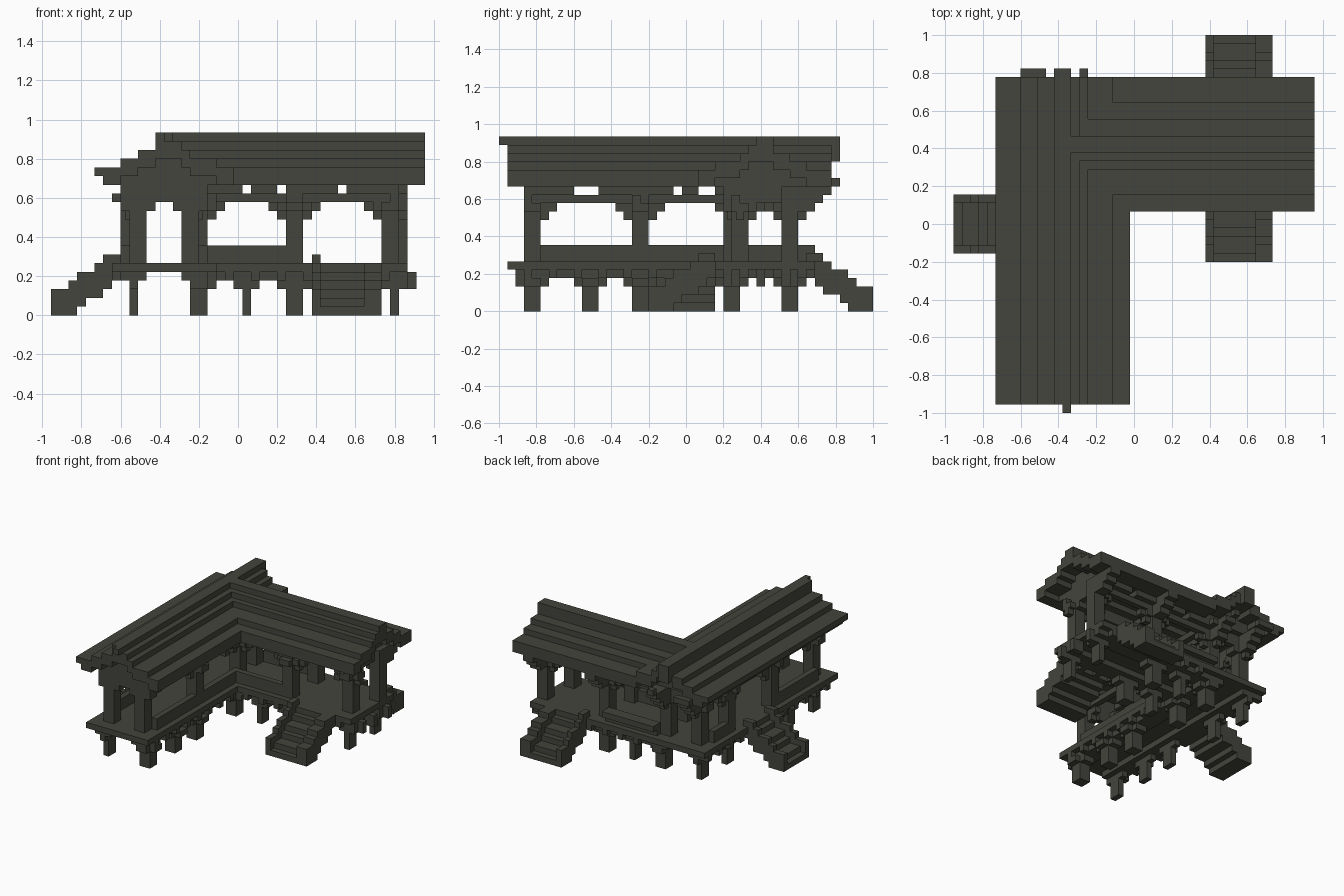
import bpy, bmesh

if "Cube" in bpy.data.objects:
    bpy.data.objects.remove(bpy.data.objects["Cube"])

U = 2 / 45            # block size
CX, CY = 21.5, 22.5   # grid centre

mat = bpy.data.materials.new("dark weathered wood")
mat.diffuse_color = (0.058, 0.058, 0.047, 1)
mat.use_nodes = True
mat.node_tree.nodes["Principled BSDF"].inputs["Base Color"].default_value = mat.diffuse_color


def build(name, boxes):
    """One object from boxes given as (x0, x1, y0, y1, z0, z1) in blocks."""
    bm = bmesh.new()
    for x0, x1, y0, y1, z0, z1 in boxes:
        vs = bmesh.ops.create_cube(bm, size=1)["verts"]
        for v in vs:
            v.co.x = ((x1 if v.co.x > 0 else x0) - CX) * U
            v.co.y = ((y1 if v.co.y > 0 else y0) - CY) * U
            v.co.z = (z1 if v.co.z > 0 else z0) * U
    me = bpy.data.meshes.new(name)
    bm.to_mesh(me)
    bm.free()
    me.materials.append(mat)
    ob = bpy.data.objects.new(name, me)
    bpy.context.collection.objects.link(ob)
    return ob


# Roof of the long wing: full-length outer slope and ridge
long_roof = [(5, 6, 1, 40, 16, 17), (6, 8, 1, 40, 15, 17), (8, 10, 1, 40, 16, 18),
             (10, 12, 1, 40, 17, 19), (12, 14, 1, 40, 18, 21)]
# Inner slope, broken where the side wing's roof passes through
for x0, x1, ys, yn, z0, z1 in [(14, 15, 31, 33, 18, 20), (15, 16, 30, 33, 17, 19),
                               (16, 19, 29, 35, 16, 18), (19, 21, 26, 37, 15, 17)]:
    long_roof += [(x0, x1, 1, ys, z0, z1), (x0, x1, yn, 40, z0, z1)]
build("long_wing_roof", long_roof)

# Roof of the side wing
build("side_wing_roof", [
    (19, 43, 24, 26, 15, 17), (16, 43, 26, 29, 16, 18), (15, 43, 29, 30, 17, 19),
    (14, 43, 30, 31, 18, 20), (13, 43, 31, 32, 18, 21), (13, 43, 32, 33, 18, 21),
    (14, 43, 33, 35, 17, 19), (16, 43, 35, 37, 16, 18), (19, 43, 37, 40, 15, 17)])

# Ridge end and gable trims
build("ridge_trims", [(13, 14, 0, 1, 20, 21), (12, 14, 40, 41, 18, 21),
                      (8, 11, 40, 41, 15, 16), (15, 16, 40, 41, 15, 16)])

# Stepped gable infill at the three ends
gables = []
for half, z0, z1 in [(6, 15, 16), (4, 16, 17), (2, 17, 18)]:
    gables += [(13 - half, 13 + half, 3, 4, z0, z1), (13 - half, 13 + half, 36, 37, z0, z1),
               (39, 40, 32 - half, 32 + half, z0, z1)]
build("gable_infill", gables)

# Posts
spots = [(9, 3), (15, 3), (8, 16), (16, 16), (8, 28), (16, 28), (9, 34), (15, 34),
         (27, 27), (27, 34), (38, 28), (39, 34)]
build("posts", [(x, x + 2, y, y + 2, 6, 15) for x, y in spots])

# Beams along each wing and double-height ties at the ends
beams = [(x, x + 1, 3, 37, 13, 14) for x in (9, 16)]
beams += [(9, 41, y, y + 1, 13, 14) for y in (28, 35)]
beams += [(7, 19, y, y + 1, 13, 14) for y in (16, 28)]
beams += [(8, 18, y, y + 1, 13, 15) for y in (3, 35)]
beams += [(39, 40, 27, 37, 13, 15), (27, 28, 27, 37, 13, 14)]
build("roof_beams", beams)

# Wall plates under the eaves, with narrow gaps
plates = []
for y0, y1 in ((3, 9), (12, 21), (22, 24), (26, 38)):
    plates += [(8, 10, y0, y1, 14, 15), (16, 18, y0, y1, 14, 15)]
for x0, x1 in ((18, 22), (23, 26), (27, 33), (34, 40)):
    plates += [(x0, x1, 27, 29, 14, 15), (x0, x1, 35, 37, 14, 15)]
build("wall_plates", plates)

# Stepped brackets either side of each post
br = []
for x, y in spots:
    for reach, z0 in ((1, 11), (2, 12)):
        if x < 20:
            br.append((x + 0.5, x + 1.5, max(y - reach, 3), min(y + 2 + reach, 38),
                       z0, z0 + 1))
        if x > 14 and y > 20:
            br.append((x - reach * (x > 20), min(x + 2 + reach, 41), y + 0.5, y + 1.5,
                       z0, z0 + 1))
    br.append((max(x - 1, 8), min(x + 3, 41), y, y + 2, 12, 13))
    if y == 34:   # outward brackets under the back eave
        br += [(x, x + 2, 36, 38, 12, 13), (x, x + 2, 36, 39, 13, 14),
               (x, x + 2, 36, 40, 14, 15)]
    if y == 28 or x == 27:
        br.append((x, x + 2, y - 1, y + 3, 12, 13))
build("brackets", br)

# Decks on edge beams
build("deck", [(7, 19, 1, 38, 5, 6), (19, 41, 26, 38, 5, 6)])
build("deck_beams", [(8, 11, 2, 37, 4, 5), (15, 18, 2, 37, 4, 5),
                     (18, 41, 27, 30, 4, 5), (18, 41, 34, 37, 4, 5)])

# Joist ends around the deck edge
ends = []
for y in range(3, 38, 3):
    ends += [(7, 8, y, y + 1, 4, 5), (18, 19, y, y + 1, 4, 5)]
for x in range(20, 41, 3):
    ends += [(x, x + 1, 26, 27, 4, 5), (x, x + 1, 37, 38, 4, 5)]
ends += [(40, 42, y, y + 1, 3, 5) for y in (28, 31, 35)]
build("joist_ends", ends)

# Stilts with cap beams running along each wing
stilts, caps = [], []
for y in (3, 10, 16, 27, 34):
    stilts += [(9, 10, y, y + 2, 0, 4), (16, 18, y, y + 2, 0, 4)]
    caps += [(9, 10, y - 1, y + 3, 3, 4), (16, 18, y - 1, y + 3, 3, 4)]
    caps.append((18, 19, y, y + 2, 3, 4))
for x, w in ((22, 1), (27, 2), (39, 1)):
    for y in (27, 34):
        stilts.append((x, x + w, y, y + 2, 0, 4))
        caps.append((x - 1, x + w + 1, y, y + 2, 3, 4))
build("stilts", stilts)
build("stilt_caps", caps)

# Low parapets between posts, open at the stairs
build("parapets", [(8, 9, 5, 16, 6, 8), (8, 9, 30, 34, 6, 8), (17, 18, 5, 16, 6, 8),
                   (17, 18, 18, 28, 6, 8), (18, 27, 27, 28, 6, 8), (17, 27, 36, 37, 6, 8),
                   (17, 27, 37, 38, 7, 8)])

# Stairs: stringer tops, tread tops and undersides, from the foot upwards
SIDE = (3, 3, 4, 5, 5, 6, 7, 7)
TREAD = (1, 2, 2, 3, 4, 4, 5, 6)
UNDER = (0, 0, 0, 1, 2, 2, 3, 4)


def stairs(name, place, a, b, left, right, cap):
    parts = []
    for i in range(8):
        for s, e, top in ((a, a + left, SIDE[i]), (a + left, b - right, TREAD[i]),
                          (b - right, b, min(SIDE[i], cap))):
            parts.append(place(i, s, e) + (min(UNDER[i], top - 1), top))
    build(name, parts)


stairs("south_stairs", lambda i, s, e: (s, e, 18 + i, 19 + i), 30, 38, 1, 2, 6)
stairs("north_stairs", lambda i, s, e: (s, e, 44 - i, 45 - i), 30, 38, 1, 2, 6)
stairs("west_stairs", lambda i, s, e: (i, i + 1, s, e), 19, 26, 1, 1, 7)
